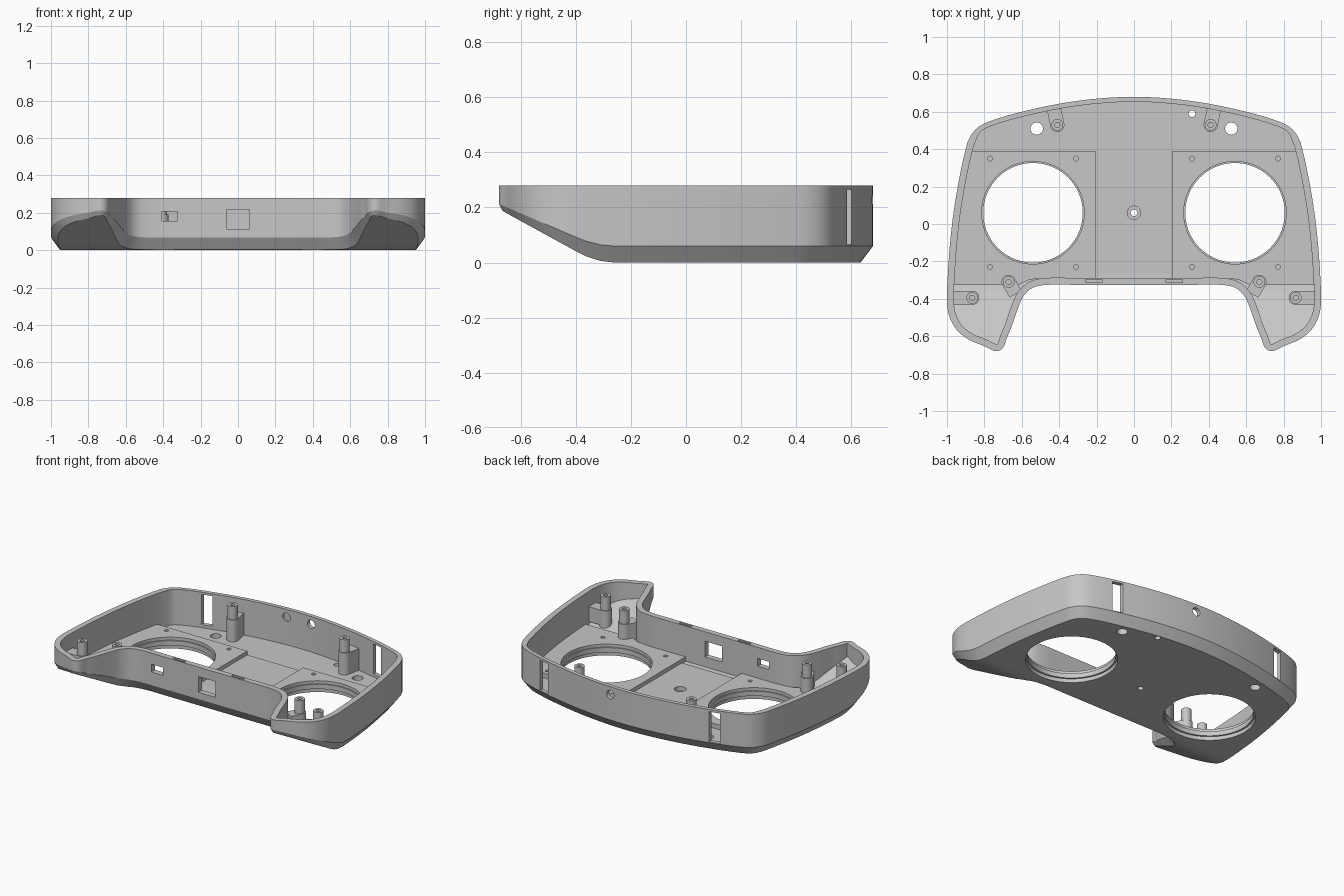
import bpy, bmesh, math
from mathutils import Vector, Matrix

cube = bpy.data.objects.get("Cube")
if cube:
    bpy.data.objects.remove(cube, do_unlink=True)

grey = bpy.data.materials.new("plain grey plastic")
grey.use_nodes = True
GREY = (0.57, 0.57, 0.57, 1)
grey.diffuse_color = GREY
grey.node_tree.nodes["Principled BSDF"].inputs["Base Color"].default_value = GREY

TOP = 0.28
# Half of the rim outline, from back centre round the grip to front centre
HALF = [(0, .68), (.2, .67), (.4, .643), (.6, .6), (.74, .56), (.83, .52), (.88, .46),
        (.905, .38), (.935, .24), (.965, .06), (.985, -.12), (.997, -.3), (1, -.42),
        (.985, -.5), (.945, -.57), (.88, -.62), (.8, -.653), (.74, -.68), (.7, -.661),
        (.68, -.61), (.655, -.55), (.62, -.45), (.59, -.385), (.54, -.34), (.46, -.325),
        (.32, -.325), (.16, -.325), (0, -.325)]
# Underside height along y: flat, then sweeping up beneath the grips
SWEEP = [(-.262, 0), (-.312, .006), (-.362, .022), (-.402, .042), (-.672, .19)]


def underside(y):
    if y >= SWEEP[0][0]:
        return 0
    for (a, za), (b, zb) in zip(SWEEP, SWEEP[1:]):
        if y >= b:
            break
    return za + (zb - za) * (y - a) / (b - a)


def squash(y):
    return (TOP - underside(y)) / TOP


def outline(inset, chamfer=0, steps=4):
    """Smooth closed outline, moved inward; walls thin at the back, chamfer fades on the grips."""
    pts = [Vector(p) for p in HALF]
    pts += [Vector((-p.x, p.y)) for p in reversed(pts[1:-1])]
    n = len(pts)
    moved = []
    for i, p in enumerate(pts):
        t = (pts[(i + 1) % n] - pts[i - 1]).normalized()
        wall = inset * (.72 if p.y > .5 else 1)
        moved.append(p + Vector((t.y, -t.x)) * (wall + chamfer * squash(p.y)))
    out = []
    for i in range(n):
        a, b, c, d = (moved[(i + k) % n] for k in (-1, 0, 1, 2))
        for s in range(steps):
            t = s / steps
            out.append(0.5 * (2 * b + (c - a) * t + (2 * a - 5 * b + 4 * c - d) * t * t
                              + (3 * b - a - 3 * c + d) * t ** 3))
    return out


def finish(bm, name):
    bmesh.ops.recalc_face_normals(bm, faces=bm.faces)
    me = bpy.data.meshes.new(name)
    bm.to_mesh(me)
    bm.free()
    me.materials.append(grey)
    ob = bpy.data.objects.new(name, me)
    bpy.context.collection.objects.link(ob)
    return ob


def loft(name, rings, sweep=True):
    """Stack outlines given as (points, z), cap them, and bend the underside."""
    bm = bmesh.new()
    loops = [[bm.verts.new((p[0], p[1], z)) for p in pts] for pts, z in rings]
    bm.faces.new(loops[0])
    bm.faces.new(loops[-1])
    n = len(loops[0])
    for lo, hi in zip(loops, loops[1:]):
        for i in range(n):
            bm.faces.new((lo[i], lo[(i + 1) % n], hi[(i + 1) % n], hi[i]))
    if sweep:
        for y, _ in SWEEP[:-1]:
            bmesh.ops.bisect_plane(bm, geom=bm.verts[:] + bm.edges[:] + bm.faces[:],
                                   plane_co=(0, y, 0), plane_no=(0, 1, 0))
        bmesh.ops.triangulate(bm, faces=bm.faces)
        for v in bm.verts:
            v.co.z = underside(v.co.y) + v.co.z * squash(v.co.y)
    return finish(bm, name)


def box(x0, x1, y0, y1, z0, z1):
    bm = bmesh.new()
    size = Matrix.Diagonal((x1 - x0, y1 - y0, z1 - z0, 1))
    mid = Matrix.Translation(((x0 + x1) / 2, (y0 + y1) / 2, (z0 + z1) / 2))
    bmesh.ops.create_cube(bm, size=1, matrix=mid @ size)
    return finish(bm, "block")


def rod(x, y, z0, z1, r, sides=24):
    bm = bmesh.new()
    bmesh.ops.create_cone(bm, cap_ends=True, segments=sides, radius1=r, radius2=r,
                          depth=z1 - z0, matrix=Matrix.Translation((x, y, (z0 + z1) / 2)))
    return finish(bm, "rod")


def combine(part, operation="DIFFERENCE"):
    """Boolean a helper into the shell, then discard the helper."""
    part.hide_render = True
    mod = shell.modifiers.new("combine", "BOOLEAN")
    mod.operation = operation
    mod.solver = "EXACT"
    mod.object = part
    bpy.context.view_layer.objects.active = shell
    bpy.ops.object.modifier_apply(modifier=mod.name)
    bpy.data.objects.remove(part, do_unlink=True)


def add(part):
    combine(part, "UNION")


def boss(x, y, degrees, side, length, base, shoulder, tip):
    """Screw post on a rounded block that reaches back to the wall."""
    angle = math.radians(degrees if side > 0 else 180 - degrees)
    add(rod(side * x, y, base, shoulder, .038))
    arm = box(0, length, -.0375, .0375, base + .015, shoulder - .001)
    arm.data.transform(Matrix.Translation((side * x, y, 0)) @ Matrix.Rotation(angle, 4, "Z"))
    add(arm)
    add(rod(side * x, y, base + .02, tip, .031))
    combine(rod(side * x, y, shoulder - .05, tip + .1, .014, 16))


# Tray: chamfered outer body minus the straight-walled cavity
shell = loft("controller_shell", [(outline(0, .045), 0), (outline(0), .06), (outline(0), TOP)])
combine(loft("cavity", [(outline(.037), .045), (outline(.037), .4)]))

# Thin floor panel between the raised pads
add(box(-.22, .22, -.25, .39, .02, .05))

PAD = [(.205, -.292), (.52, -.292), (.565, -.3), (.62, -.326), (.963, -.326), (.951, -.12),
       (.931, .06), (.901, .24), (.871, .39), (.205, .39)]
for s in (-1, 1):
    # Raised floor pads and screw bosses
    pad = [(s * x, y) for x, y in PAD]
    add(loft("pad", [(pad, .03), (pad, .076)], sweep=False))
    boss(.41, .53, 78, s, .088, .03, .19, .275)
    boss(.865, -.395, 0, s, .1, .065, .18, .268)
    boss(.67, -.31, 240, s, .075, .045, .175, .262)

    # Large openings, recessed from below and stepped at the top
    combine(rod(s * .54, .06, -.1, .15, .266, 72))
    combine(rod(s * .54, .06, -.1, .025, .277, 72))
    combine(rod(s * .54, .06, .056, .15, .274, 72))
    # Blind screw holes around each opening
    for dx in (-.23, .23):
        for y in (-.23, .35):
            combine(rod(s * .54 + dx, y, .03, .15, .013, 16))
    # Floor holes, tall back slots and rim notches
    combine(rod(s * .52, .51, -.1, .1, .033))
    combine(box(s * .625 - .034, s * .625 + .034, .5, .75, .065, .265))
    combine(box(s * .215 - .045, s * .215 + .045, -.313, -.297, .25, .35))

# Centre fixing hole and small rear floor hole
combine(rod(0, .06, .02, .1, .036))
combine(rod(0, .06, -.1, .1, .018, 16))
combine(rod(.31, .59, -.1, .1, .018, 16))

# Front port windows
combine(box(-.0625, .0625, -.4, -.25, .113, .217))
combine(box(-.407, -.323, -.4, -.25, .155, .207))

# Round hole in the back wall and a blind recess beside it
for x, depth in ((.08, .2), (-.1, .112)):
    bore = rod(0, 0, 0, depth, .028)
    bore.data.transform(Matrix.Translation((x, .55, .228)) @ Matrix.Rotation(-math.pi / 2, 4, "X"))
    combine(bore)

bpy.ops.object.select_all(action="DESELECT")
shell.select_set(True)
bpy.context.view_layer.objects.active = shell
bpy.ops.object.shade_smooth_by_angle(angle=math.radians(25))
